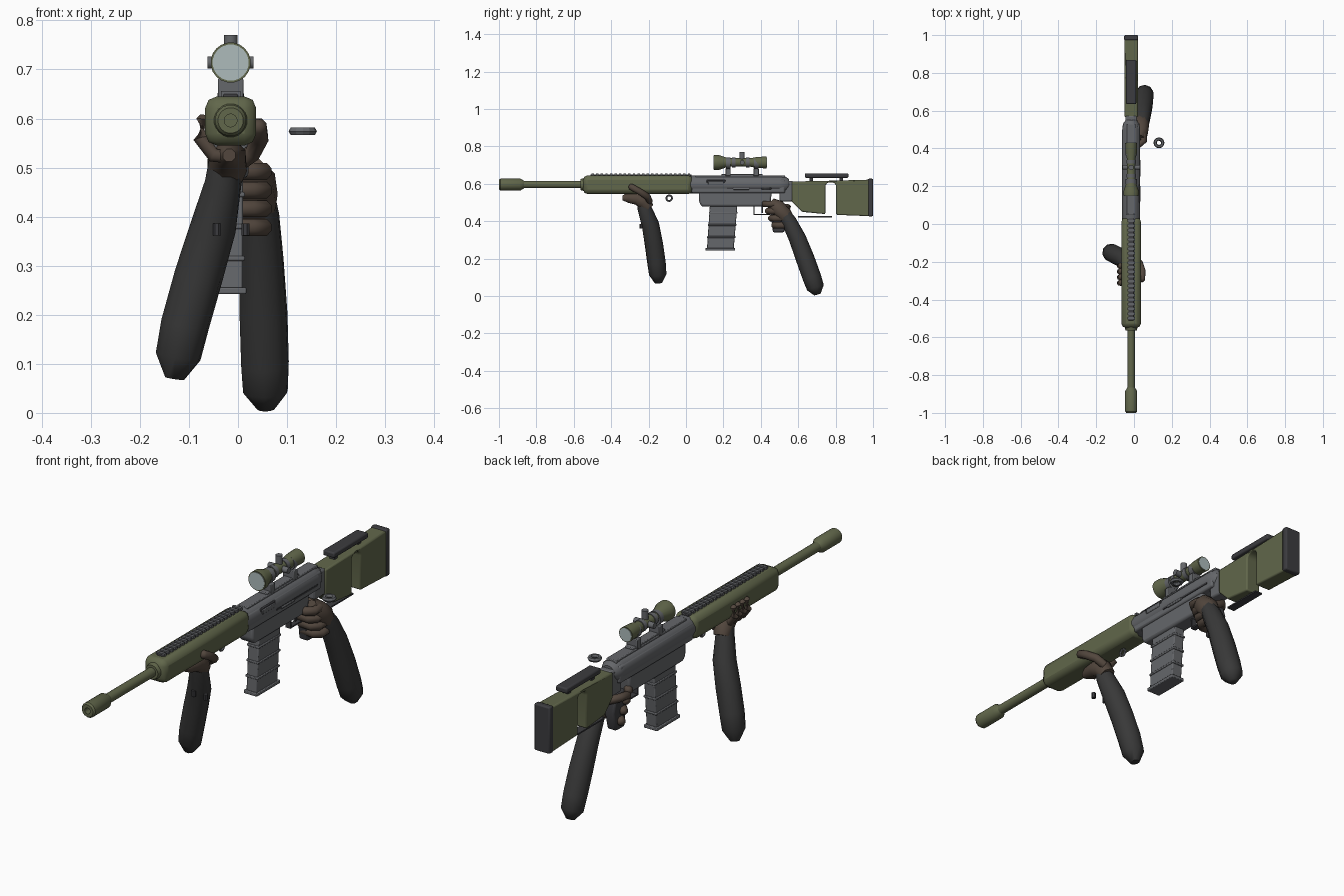
import bpy, bmesh, math
from mathutils import Vector

if "Cube" in bpy.data.objects:
    bpy.data.objects.remove(bpy.data.objects["Cube"])

CX, AZ = -0.015, 0.596          # gun centre plane and bore height


def material(name, rgb):
    m = bpy.data.materials.new(name)
    m.diffuse_color = (*rgb, 1)
    m.use_nodes = True
    m.node_tree.nodes["Principled BSDF"].inputs["Base Color"].default_value = m.diffuse_color
    return m


OLIVE = material("olive", (0.12, 0.135, 0.07))
STEEL = material("steel", (0.13, 0.135, 0.145))
DARK = material("dark", (0.045, 0.045, 0.05))
CLOTH = material("cloth", (0.04, 0.04, 0.04))
GLOVE = material("glove", (0.085, 0.062, 0.047))
GLASS = material("glass", (0.42, 0.5, 0.5))


def finish(name, bm, mat, bevel=0, smooth=35):
    bmesh.ops.recalc_face_normals(bm, faces=bm.faces)
    me = bpy.data.meshes.new(name)
    bm.to_mesh(me)
    bm.free()
    ob = bpy.data.objects.new(name, me)
    bpy.context.collection.objects.link(ob)
    me.materials.append(mat)
    if bevel:
        b = ob.modifiers.new("bevel", 'BEVEL')
        b.width, b.segments, b.limit_method = bevel, 2, 'ANGLE'
    bpy.ops.object.select_all(action='DESELECT')
    ob.select_set(True)
    bpy.context.view_layer.objects.active = ob
    bpy.ops.object.shade_smooth_by_angle(angle=math.radians(smooth))
    return ob


def box(name, xs, ys, zs, mat, bevel=0.003):
    bm = bmesh.new()
    bmesh.ops.create_cube(bm, size=1)
    for v in bm.verts:
        v.co = [(a + b) / 2 + c * (b - a) for c, (a, b) in zip(v.co, (xs, ys, zs))]
    return finish(name, bm, mat, bevel)


def mid(h):
    return (CX - h, CX + h)


def side_profile(name, pts, half, mat, bevel=0.004):
    """Outline in y, z extruded across the gun."""
    bm = bmesh.new()
    f = bm.faces.new([bm.verts.new((CX - half, y, z)) for y, z in pts])
    ext = bmesh.ops.extrude_face_region(bm, geom=[f])
    bmesh.ops.translate(bm, vec=(2 * half, 0, 0),
                        verts=[g for g in ext["geom"] if isinstance(g, bmesh.types.BMVert)])
    return finish(name, bm, mat, bevel)


def loft(name, path, n, mat, axis=None, smooth=35):
    """Rings of given radius along a path; fixed axis for turned parts."""
    bm = bmesh.new()
    P = [Vector(p) for p, r in path]
    rings = []
    for i, (p, r) in enumerate(path):
        t = Vector(axis) if axis else (P[min(i + 1, len(P) - 1)] - P[max(i - 1, 0)])
        q = t.to_track_quat('Z', 'Y')
        ring = []
        for k in range(n):
            a = 2 * math.pi * (k + 0.5) / n
            ring.append(bm.verts.new(P[i] + q @ Vector((r * math.cos(a), r * math.sin(a), 0))))
        rings.append(ring)
    for a, b in zip(rings, rings[1:]):
        for k in range(n):
            bm.faces.new((a[k], a[(k + 1) % n], b[(k + 1) % n], b[k]))
    bm.faces.new(rings[0])
    bm.faces.new(rings[-1])
    return finish(name, bm, mat, smooth=smooth)


def turned(name, prof, z, mat, n=20):
    return loft(name, [((CX, y, z), r) for y, r in prof], n, mat, axis=(0, 1, 0))


def torus(name, loc, R, r, mat, along_x=False):
    bpy.ops.mesh.primitive_torus_add(location=loc, major_radius=R, minor_radius=r,
                                     major_segments=12, minor_segments=6,
                                     rotation=(0, math.pi / 2 if along_x else 0, 0))
    ob = bpy.context.object
    ob.name = name
    ob.data.materials.append(mat)


# barrel and muzzle brake with recessed bore
turned("barrel", [(-0.9, .02), (-0.54, .02)], AZ, OLIVE)
turned("muzzle_brake", [(-.97, .013), (-1, .013), (-1, .026), (-.992, .032), (-.885, .032),
                        (-.865, .02)], AZ, OLIVE)

# handguard with chamfered cross-section, and its rail
box("handguard", mid(.052), (-.55, .035), (.545, .645), OLIVE, .024)
turned("barrel_collar", [(-.565, .03), (-.54, .036)], AZ, OLIVE)
box("rail_base", mid(.015), (-.51, .03), (.64, .65), DARK)
for i in range(22):
    y = -.505 + i * .0245
    box("rail_tooth", mid(.02), (y, y + .013), (.644, .656), STEEL, 0)
for i in range(5):
    y = -.47 + i * .1
    for s in (-1, 1):
        x = CX + s * .036
        box("handguard_vent", (x - .004, x + .004), (y, y + .035), (.632, .641), DARK)

# receiver
turned("upper_receiver", [(.01, .045), (.025, .048), (.5, .048), (.53, .044), (.55, .03)], AZ, STEEL)
box("receiver_body", mid(.043), (.03, .53), (.55, .625), STEEL, .008)
box("receiver_top", mid(.024), (.05, .53), (.62, .645), STEEL)
side_profile("lower_receiver", [(.07, .57), (.07, .5), (.085, .478), (.45, .478), (.46, .57)],
             .036, STEEL, .01)
box("ejection_port_frame", (.02, .032), (.11, .21), (.588, .622), DARK)
box("ejection_port", (.02, .035), (.118, .202), (.595, .615), STEEL)
box("bolt_track", (.02, .031), (.22, .5), (.572, .58), DARK, 0)
box("bolt_handle", (.02, .034), (.25, .34), (.568, .578), STEEL)
box("stock_adapter", mid(.03), (.5, .575), (.505, .615), STEEL, .008)

# magazine with ribs and base plate
side_profile("magazine", [(.128, .49), (.275, .49), (.255, .25), (.112, .25)], .025, STEEL)
for z in (.315, .38, .445):
    d = (z - .25) * .07
    box("magazine_rib", mid(.029), (.108 + d, .261 + d), (z - .005, z + .005), STEEL)
box("magazine_base", mid(.032), (.104, .263), (.242, .256), STEEL)

# pistol grip, trigger and guard
side_profile("pistol_grip", [(.44, .49), (.525, .49), (.545, .42), (.525, .34), (.465, .34), (.455, .42)],
             .022, DARK, .008)
box("trigger_guard", mid(.012), (.36, .45), (.432, .438), DARK, 0)
box("trigger_guard_front", mid(.012), (.36, .367), (.435, .48), DARK, 0)
box("trigger", mid(.005), (.405, .413), (.445, .48), DARK, 0)

# stock with an arched slot open at the bottom
arch = [(.774 + .029 * math.cos(a), .583 + .027 * math.sin(a))
        for a in [math.pi * k / 8 for k in range(8, -1, -1)]]
side_profile("stock", [(.565, .612), (.565, .505), (.62, .45), (.745, .438)] + arch +
             [(.803, .434), (.98, .427), (.98, .622), (.8, .617)], .035, OLIVE, .006)
box("butt_pad", mid(.037), (.973, 1.0), (.426, .627), DARK, .006)
box("cheek_rest", mid(.027), (.635, .868), (.632, .656), DARK, .006)
for y in (.67, .83):
    box("cheek_rest_post", mid(.012), (y - .01, y + .01), (.6, .64), DARK, 0)
box("lower_strip", mid(.018), (.6, .78), (.421, .427), DARK, 0)

# scope: body, lenses, turrets, mounts
SZ = .714
turned("scope_body", [(.155, .036), (.15, .036), (.15, .041), (.175, .041), (.225, .023), (.345, .023),
                      (.38, .03), (.43, .032), (.43, .027), (.425, .027)], SZ, OLIVE)
turned("scope_front_lens", [(.148, .037), (.16, .037)], SZ, GLASS)
turned("scope_rear_lens", [(.42, .028), (.432, .028)], SZ, GLASS)
for y, r in ((.255, .026), (.33, .026)):
    turned("scope_ring", [(y - .01, r), (y + .01, r)], SZ, STEEL)
loft("top_turret", [((CX, .3, SZ), .014), ((CX, .3, .77), .014)], 12, STEEL)
loft("side_turret", [((CX - .047, .3, SZ), .013), ((CX + .047, .3, SZ), .013)], 12, STEEL)
box("scope_base", mid(.02), (.19, .41), (.64, .652), STEEL)
for y in (.225, .375):
    box("scope_mount", mid(.026), (y - .014, y + .014), (.642, .682), STEEL)
    turned("mount_ring", [(y - .012, .03), (y + .012, .03)], SZ - .004, STEEL)

# loose washer, sling loop and two small pins
torus("loose_washer", (.132, .43, .574), .02, .009, STEEL)
torus("sling_loop", (CX, -.09, .523), .015, .005, STEEL, True)
for x in (-.043, .015):
    loft("small_pin", [((x, -.24, .362), .009), ((x, -.24, .386), .009)], 8, DARK)

# forearms
loft("front_arm", [((-.026, -.235, .52), .032), ((-.03, -.222, .47), .038), ((-.05, -.19, .38), .047),
                   ((-.08, -.172, .28), .05), ((-.108, -.158, .18), .05), ((-.122, -.151, .115), .047),
                   ((-.129, -.148, .07), .02)], 10, CLOTH, smooth=60)
loft("rear_arm", [((.042, .52, .45), .032), ((.045, .55, .4), .04), ((.048, .595, .31), .046),
                  ((.052, .637, .2), .05), ((.055, .673, .1), .05), ((.056, .692, .045), .047),
                  ((.057, .703, .008), .018)], 10, CLOTH, smooth=60)


def finger(name, pts, r):
    q = [(p, r) for p in pts]
    a, b = Vector(pts[-2]), Vector(pts[-1])
    q.append((tuple(b + (b - a).normalized() * r * .6), r * .5))
    loft(name, q, 8, GLOVE, smooth=60)


# front hand: palm below the handguard, fingers on -x, thumb on +x
loft("front_palm", [((-.028, -.205, .47), .034), ((-.022, -.225, .505), .042),
                    ((-.018, -.265, .522), .036), ((-.018, -.31, .525), .028),
                    ((-.018, -.34, .525), .014)], 8, GLOVE, smooth=60)
for i in range(4):
    y = -.315 + i * .03
    finger("front_finger", [(-.01, y, .522), (-.05, y, .525), (-.076, y + .003, .56),
                            (-.07, y + .005, .598)], .0155)
finger("front_thumb", [(-.005, -.195, .505), (.03, -.205, .53), (.045, -.25, .56), (.041, -.295, .585)], .018)

# rear hand wrapped round the grip
loft("rear_palm", [((.04, .555, .395), .032), ((.038, .525, .435), .045), ((.032, .485, .475), .045),
                   ((.025, .455, .498), .03)], 8, GLOVE, smooth=60)
for i in range(4):
    y, z = .425 + i * .017, .492 - i * .038
    finger("rear_finger", [(.05, y + .055, z), (.052, y + .015, z), (.03, y - .003, z),
                           (-.02, y, z), (-.045, y + .03, z)], .0185)
finger("rear_thumb", [(.02, .53, .46), (-.015, .545, .475), (-.042, .51, .48), (-.046, .46, .475)], .017)
